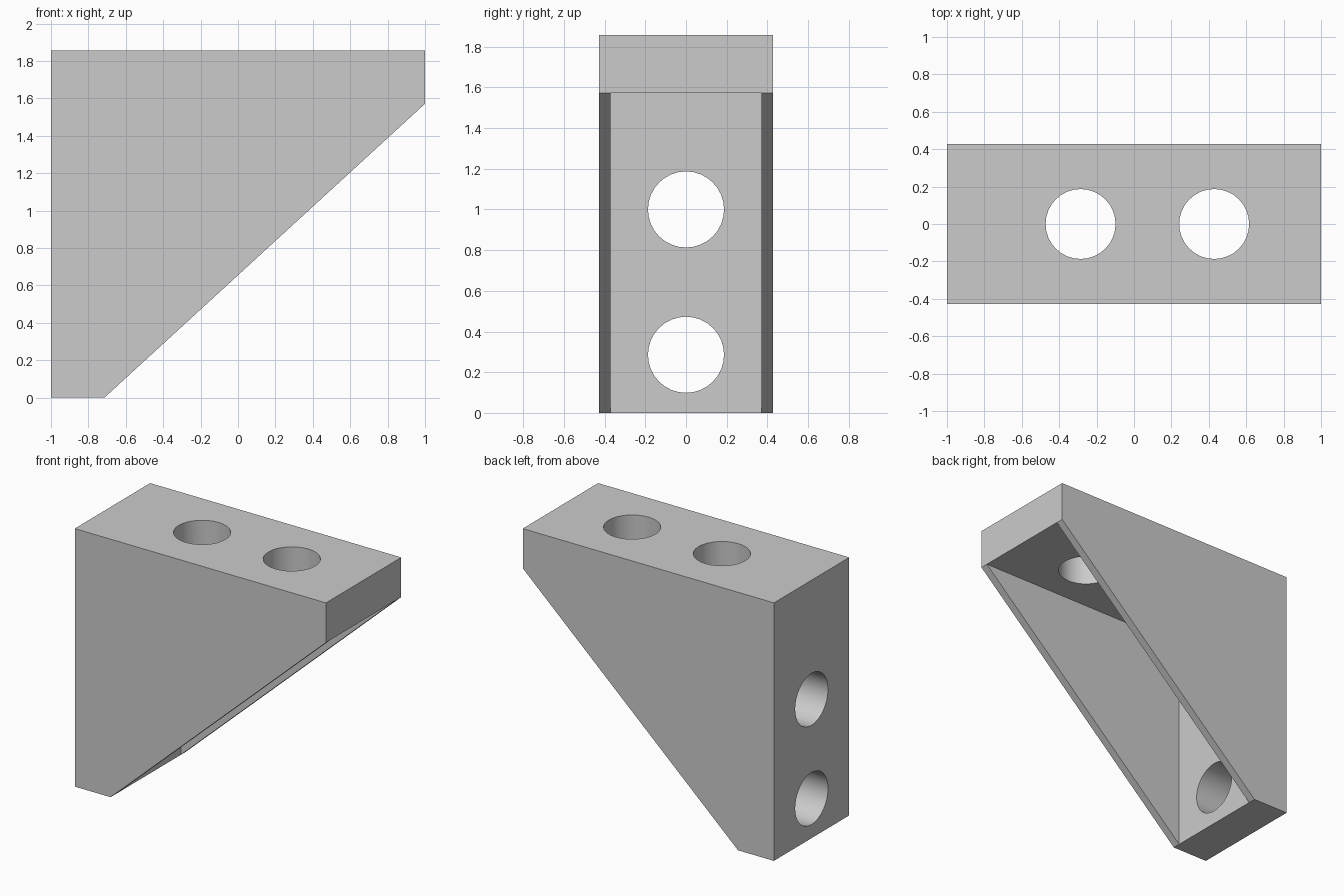
import bpy, bmesh, math
from mathutils import Matrix

cube = bpy.data.objects.get("Cube")
if cube:
    bpy.data.objects.remove(cube, do_unlink=True)

U = 2 / 7              # plate thickness
HALF_W = 1.5 * U       # half of the bracket width
WALL = 0.2 * U         # side web thickness
TOP = 6.5 * U
RADIUS = 0.187

grey = bpy.data.materials.new("plain_grey")
grey.use_nodes = True
colour = (0.6, 0.6, 0.6, 1)
grey.diffuse_color = colour
grey.node_tree.nodes["Principled BSDF"].inputs["Base Color"].default_value = colour


def add_object(name, bm):
    bmesh.ops.recalc_face_normals(bm, faces=bm.faces)
    mesh = bpy.data.meshes.new(name)
    bm.to_mesh(mesh)
    bm.free()
    mesh.materials.append(grey)
    obj = bpy.data.objects.new(name, mesh)
    bpy.context.collection.objects.link(obj)
    return obj


def prism(name, profile, half):
    """Extrude an x-z profile symmetrically along y."""
    bm = bmesh.new()
    face = bm.faces.new([bm.verts.new((x, -half, z)) for x, z in profile])
    ext = bmesh.ops.extrude_face_region(bm, geom=[face])
    verts = [g for g in ext["geom"] if isinstance(g, bmesh.types.BMVert)]
    bmesh.ops.translate(bm, verts=verts, vec=(0, 2 * half, 0))
    return add_object(name, bm)


def hole(name, x, z, turn):
    bm = bmesh.new()
    matrix = Matrix.Translation((x, 0, z)) @ Matrix.Rotation(turn, 4, "Y")
    bmesh.ops.create_cone(bm, cap_ends=True, segments=32, radius1=RADIUS,
                          radius2=RADIUS, depth=2 * U, matrix=matrix)
    return add_object(name, bm)


# Solid bracket outline with the sloped underside
bracket = prism("corner_bracket", [(-1, 0), (U - 1, 0), (1, TOP - U),
                                   (1, TOP), (-1, TOP)], HALF_W)

# Pocket between the side webs, open towards the slope
cutters = [prism("pocket_cutter", [(U - 1, -U), (1.5, -U), (1.5, TOP - U),
                                   (U - 1, TOP - U)], HALF_W - WALL)]

# Two bolt holes in each plate
for x in (-U, 1.5 * U):
    cutters.append(hole("top_hole_cutter", x, TOP - U / 2, 0))
for z in (U, 3.5 * U):
    cutters.append(hole("back_hole_cutter", U / 2 - 1, z, math.pi / 2))

bpy.context.view_layer.objects.active = bracket
for cutter in cutters:
    cutter.hide_render = True
    mod = bracket.modifiers.new("cut", "BOOLEAN")
    mod.operation = "DIFFERENCE"
    mod.solver = "EXACT"
    mod.object = cutter
    bpy.ops.object.modifier_apply(modifier=mod.name)
    bpy.data.objects.remove(cutter, do_unlink=True)

# Smooth hole walls, sharp plate edges
bpy.ops.object.select_all(action="DESELECT")
bracket.select_set(True)
bpy.ops.object.shade_smooth_by_angle(angle=math.radians(30))
